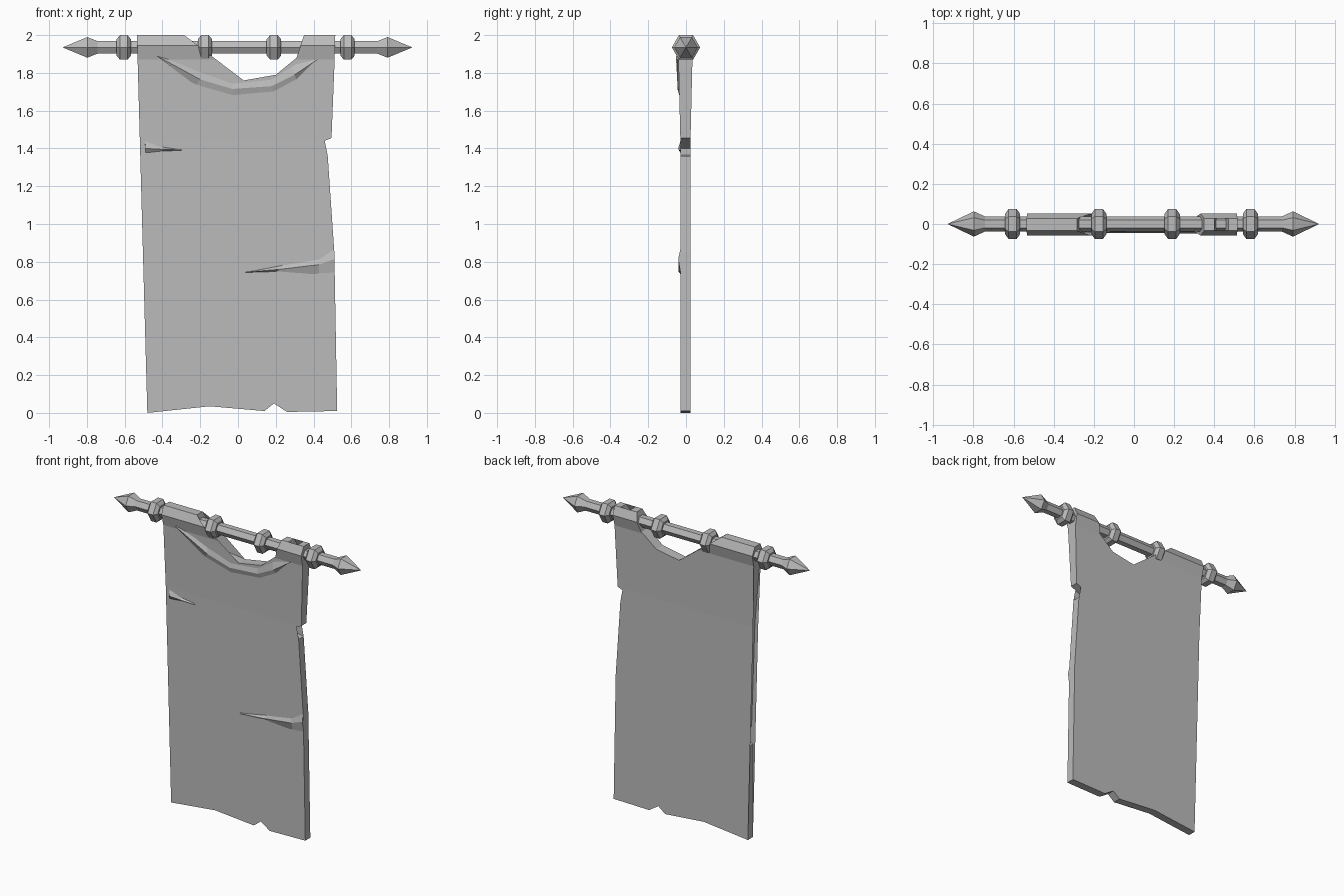
import bpy, bmesh, math
from mathutils import Vector

if "Cube" in bpy.data.objects:
    bpy.data.objects.remove(bpy.data.objects["Cube"])

grey = bpy.data.materials.new("plain grey")
grey.use_nodes = True
grey.diffuse_color = (0.5, 0.5, 0.5, 1)
grey.node_tree.nodes["Principled BSDF"].inputs["Base Color"].default_value = (0.5, 0.5, 0.5, 1)

POLE_Z = 1.935


def finish(bm, name):
    bmesh.ops.recalc_face_normals(bm, faces=bm.faces)
    mesh = bpy.data.meshes.new(name)
    bm.to_mesh(mesh)
    bm.free()
    mesh.materials.append(grey)
    obj = bpy.data.objects.new(name, mesh)
    bpy.context.collection.objects.link(obj)
    return obj


def hex_turning(name, profile, x0=0.0, flip=1):
    """Six-sided turned part along x from (x, radius) pairs."""
    bm = bmesh.new()
    rings = []
    for x, r in profile:
        rings.append([bm.verts.new((x0 + flip * x, r * math.cos(k * math.pi / 3),
                                    POLE_Z + r * math.sin(k * math.pi / 3))) for k in range(6)])
    for a, b in zip(rings, rings[1:]):
        for k in range(6):
            bm.faces.new((a[k], a[(k + 1) % 6], b[(k + 1) % 6], b[k]))
    bm.faces.new(rings[0])
    bm.faces.new(rings[-1])
    bmesh.ops.remove_doubles(bm, verts=bm.verts, dist=0.0005)
    return finish(bm, name)


# Pole, collars and pointed ends
hex_turning("pole", [(-0.77, 0.038), (0.77, 0.038)])
for i, x in enumerate((-0.605, -0.175, 0.19, 0.58)):
    hex_turning(f"collar_{i + 1}", [(-0.038, 0.05), (-0.02, 0.075), (0.02, 0.075), (0.038, 0.05)], x)
for side, flip in (("left", 1), ("right", -1)):
    hex_turning(f"{side}_spike", [(0.74, 0.038), (0.795, 0.063), (0.926, 0.0)], -0.003, flip)


# Cloth thickness grows towards the sleeve that wraps the pole
LEVELS = [(0.0, 0.027), (1.45, 0.027), (1.87, 0.037), (1.945, 0.055), (2.0, 0.03)]


def half_depth(z):
    for (z0, d0), (z1, d1) in zip(LEVELS, LEVELS[1:]):
        if z <= z1:
            return d0 + (d1 - d0) * (z - z0) / (z1 - z0)
    return LEVELS[-1][1]


def front_y(z):
    return -half_depth(z) - 0.003


# Torn cloth outline
top = [(-0.535, 2), (-0.285, 2), (-0.24, 1.86), (-0.1, 1.775), (0.03, 1.76), (0.2, 1.79),
       (0.31, 1.88), (0.35, 2), (0.4, 2), (0.43, 1.88), (0.47, 2), (0.515, 2)]
left_edge = [(0.51, 1.83), (0.495, 1.455), (0.36, 1.4), (0.41, 1.37), (0.475, 1.36), (0.51, 0.85)]
hem = [(0.525, 0.01), (0.26, 0.005), (0.19, 0.05), (0.14, 0.01), (0, 0.025), (-0.15, 0.035), (-0.48, 0)]
right_edge = [(-0.48, 0.63), (-0.39, 0.66), (-0.23, 0.68), (-0.38, 0.71), (-0.47, 0.745),
              (-0.495, 1.45), (-0.53, 1.94)]
bm = bmesh.new()
bm.faces.new([bm.verts.new((x, 0, z)) for x, z in top + left_edge + hem + right_edge])
bmesh.ops.triangulate(bm, faces=bm.faces)
for z, _ in LEVELS[1:-1]:
    bmesh.ops.bisect_plane(bm, geom=bm.verts[:] + bm.edges[:] + bm.faces[:], dist=0.0001,
                           plane_co=(0, 0, z), plane_no=(0, 0, 1))
front = bm.verts[:]
ext = bmesh.ops.extrude_face_region(bm, geom=bm.faces[:], use_keep_orig=True)
back = [g for g in ext["geom"] if isinstance(g, bmesh.types.BMVert)]
for v in front:
    v.co.y = front_y(v.co.z)
for v in back:
    v.co.y = half_depth(v.co.z) - 0.003
finish(bm, "cloth")


def fold(name, sections, lift):
    """Raised crease on the cloth front; sections are (upper xz, crest xz, lower xz)."""
    bm = bmesh.new()
    rows = []
    for sec in sections:
        base = [Vector((x, front_y(z) + 0.002, z)) for x, z in sec]
        base[1].y -= lift + 0.002
        rows.append([bm.verts.new(p) for p in base])
    for a, b in zip(rows, rows[1:]):
        for k in range(3):
            bm.faces.new((a[k], a[(k + 1) % 3], b[(k + 1) % 3], b[k]))
    bm.faces.new(rows[0])
    bm.faces.new(rows[-1])
    bmesh.ops.remove_doubles(bm, verts=bm.verts, dist=0.0005)
    return finish(bm, name)


def point(x, z):
    return [(x, z + 0.002), (x, z), (x, z - 0.002)]


# Creases
fold("neck_fold", [point(-0.43, 1.89),
                   [(-0.2, 1.81), (-0.2, 1.765), (-0.22, 1.73)],
                   [(-0.03, 1.75), (-0.03, 1.715), (-0.03, 1.675)],
                   [(0.17, 1.77), (0.18, 1.73), (0.19, 1.695)],
                   [(0.28, 1.84), (0.3, 1.79), (0.31, 1.76)],
                   point(0.42, 1.87)], 0.009)
fold("left_fold", [point(0.04, 0.745),
                   [(0.24, 0.785), (0.22, 0.76), (0.2, 0.748)],
                   [(0.42, 0.815), (0.43, 0.785), (0.43, 0.73)],
                   [(0.508, 0.875), (0.511, 0.815), (0.512, 0.735)]], 0.011)
fold("right_fold", [point(-0.3, 1.392),
                    [(-0.4, 1.41), (-0.4, 1.395), (-0.4, 1.385)],
                    [(-0.492, 1.445), (-0.49, 1.4), (-0.49, 1.375)]], 0.011)
